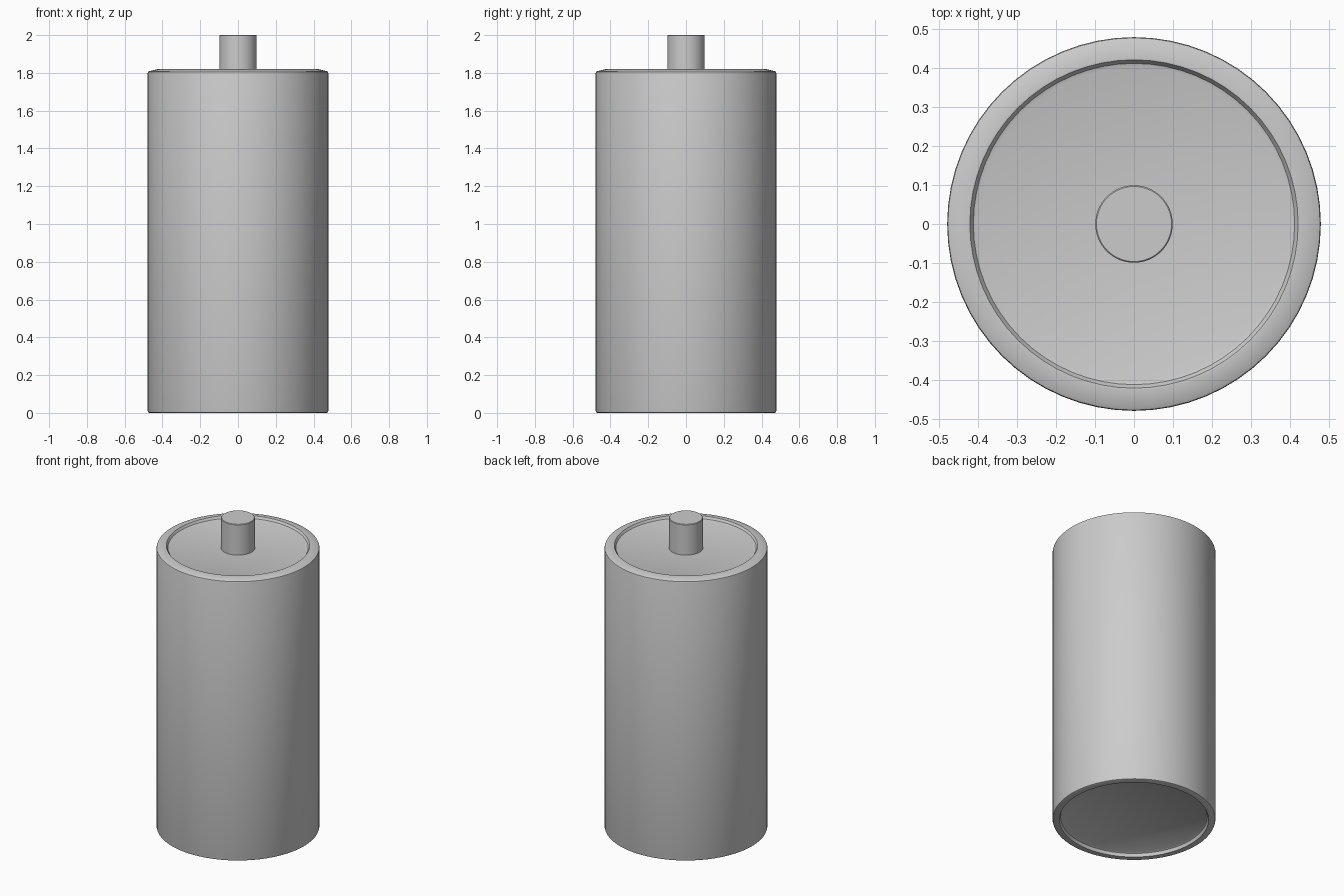
import bpy, bmesh, math

if "Cube" in bpy.data.objects:
    bpy.data.objects.remove(bpy.data.objects["Cube"])

SEGMENTS = 64


def lathe(name, profile):
    """Revolve (radius, z) points around z; points at radius 0 close the ends."""
    bm = bmesh.new()
    rings = []
    for r, z in profile:
        if r == 0:
            rings.append([bm.verts.new((0, 0, z))] * SEGMENTS)
        else:
            rings.append([bm.verts.new((r * math.cos(a), r * math.sin(a), z))
                          for a in (2 * math.pi * i / SEGMENTS for i in range(SEGMENTS))])
    for low, high in zip(rings, rings[1:]):
        for i in range(SEGMENTS):
            j = (i + 1) % SEGMENTS
            bm.faces.new(dict.fromkeys((low[i], low[j], high[j], high[i])))
    bmesh.ops.recalc_face_normals(bm, faces=bm.faces)
    mesh = bpy.data.meshes.new(name)
    bm.to_mesh(mesh)
    bm.free()
    obj = bpy.data.objects.new(name, mesh)
    bpy.context.collection.objects.link(obj)
    bpy.ops.object.select_all(action='DESELECT')
    obj.select_set(True)
    bpy.context.view_layer.objects.active = obj
    bpy.ops.object.shade_smooth_by_angle(angle=math.radians(35))
    return obj


# Cylindrical cell casing with a recessed base and a rolled, recessed top
lathe("cell_casing", [
    (0, 0.025), (0.422, 0.025), (0.430, 0.020), (0.437, 0.0),
    (0.470, 0.0), (0.476, 0.003), (0.478, 0.010),
    (0.478, 1.800), (0.476, 1.806), (0.470, 1.809),
    (0.425, 1.820), (0.420, 1.819), (0.411, 1.805), (0.402, 1.802), (0, 1.802)])

# Terminal post on the top
lathe("terminal_post", [
    (0, 1.79), (0.099, 1.79), (0.099, 1.997), (0.096, 2.0), (0, 2.0)])
